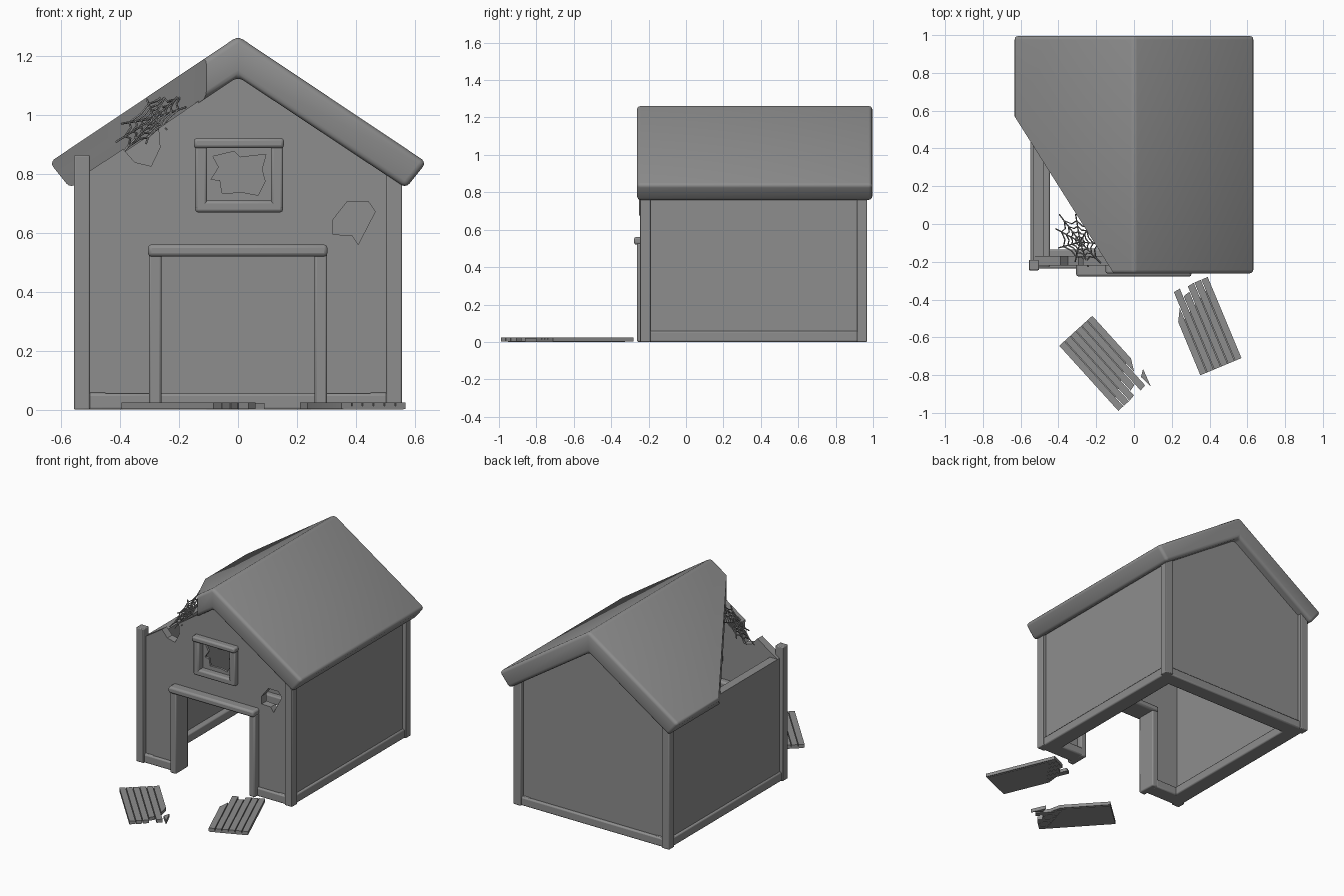
import bpy, bmesh, math, random
from mathutils import Vector

random.seed(4)
if "Cube" in bpy.data.objects:
    bpy.data.objects.remove(bpy.data.objects["Cube"])

grey = bpy.data.materials.new("weathered_grey")
grey.use_nodes = True
colour = (0.27, 0.27, 0.27, 1)
grey.diffuse_color = colour
grey.node_tree.nodes["Principled BSDF"].inputs["Base Color"].default_value = colour
parts = []


def finish(ob):
    ob.data.materials.append(grey)
    parts.append(ob)
    return ob


def from_bmesh(name, bm):
    bmesh.ops.recalc_face_normals(bm, faces=bm.faces[:])
    me = bpy.data.meshes.new(name)
    bm.to_mesh(me)
    bm.free()
    ob = bpy.data.objects.new(name, me)
    bpy.context.collection.objects.link(ob)
    return finish(ob)


def prism(bm, outline, offset):
    """Extrude a closed outline of 3D points by an offset."""
    face = bm.faces.new([bm.verts.new(p) for p in outline])
    out = bmesh.ops.extrude_face_region(bm, geom=[face])["geom"]
    bmesh.ops.translate(bm, vec=offset, verts=[v for v in out if isinstance(v, bmesh.types.BMVert)])


def beam(name, x, y, z, bevel=0.008):
    bm = bmesh.new()
    prism(bm, [(x[0], y[0], z[0]), (x[1], y[0], z[0]), (x[1], y[1], z[0]), (x[0], y[1], z[0])],
          (0, 0, z[1] - z[0]))
    ob = from_bmesh(name, bm)
    if bevel:
        mod = ob.modifiers.new("rounded_edges", "BEVEL")
        mod.width, mod.segments = bevel, 2
    return ob


def sheet(name, outlines, y, thickness):
    """Upright plate facing the front; outlines after the first are holes."""
    cu = bpy.data.curves.new(name, "CURVE")
    cu.dimensions, cu.fill_mode, cu.extrude = "2D", "BOTH", thickness / 2
    for pts in outlines:
        sp = cu.splines.new("POLY")
        sp.points.add(len(pts) - 1)
        for p, (px, pz) in zip(sp.points, pts):
            p.co = (px, pz, 0, 1)
        sp.use_cyclic_u = True
    ob = bpy.data.objects.new(name, cu)
    ob.location.y = y
    ob.rotation_euler.x = math.pi / 2
    bpy.context.collection.objects.link(ob)
    bpy.ops.object.select_all(action="DESELECT")
    ob.select_set(True)
    bpy.context.view_layer.objects.active = ob
    bpy.ops.object.convert(target="MESH")
    return finish(bpy.context.view_layer.objects.active)


# Gable walls: the front has a doorway, a roofline notch, a window and a break
apex, eave, half = (0, 1.14), 0.79, 0.535
notch = [(-0.27, 0.955), (-0.265, 0.89), (-0.295, 0.827), (-0.35, 0.84), (-0.39, 0.885)]
door = [(-0.27, 0), (-0.27, 0.53), (0.27, 0.53), (0.27, 0)]
window = [(-0.11, 0.70), (0.115, 0.70), (0.115, 0.89), (-0.11, 0.89)]
wall_break = [(0.323, 0.646), (0.371, 0.707), (0.442, 0.707), (0.466, 0.673),
              (0.408, 0.561), (0.388, 0.592), (0.323, 0.595)]
front = [(-half, 0)] + door + [(half, 0), (half, eave), apex] + notch + [(-half, eave)]
sheet("front_wall", [front, window, wall_break], -0.195, 0.05)
sheet("back_wall", [[(-half, 0), (half, 0), (half, eave), apex, (-half, eave)]], 0.915, 0.05)

# Side walls, corner posts and base beams
for side, s in (("left", 1), ("right", -1)):
    beam(side + "_wall", sorted((s * 0.48, s * 0.535)), (-0.2, 0.92), (0.01, eave), 0)
    beam(side + "_base_beam", sorted((s * 0.445, s * 0.548)), (-0.23, 0.95), (0, 0.058))
    beam(side + "_front_base_beam", sorted((s * 0.29, s * 0.54)), (-0.236, -0.135), (0, 0.055))
    post_x = sorted((s * 0.503, s * 0.557))
    beam(side + "_front_post", post_x, (-0.245, -0.19), (0, 0.80 if s > 0 else 0.864), 0.005)
    beam(side + "_back_post", post_x, (0.914, 0.968), (0, 0.80), 0.005)
    beam(side + "_door_post", sorted((s * 0.26, s * 0.303)), (-0.262, -0.135), (0, 0.53))
beam("back_base_beam", (-0.54, 0.54), (0.855, 0.958), (0, 0.055))
beam("door_lintel", (-0.306, 0.304), (-0.278, -0.13), (0.52, 0.561), 0.012)

# Window frame with a smashed pane
beam("window_top", (-0.15, 0.156), (-0.262, -0.16), (0.888, 0.922), 0.01)
beam("window_sill", (-0.146, 0.153), (-0.25, -0.16), (0.67, 0.71), 0.01)
beam("window_right_jamb", (-0.146, -0.105), (-0.25, -0.16), (0.68, 0.9))
beam("window_left_jamb", (0.112, 0.153), (-0.25, -0.16), (0.68, 0.9))
shards = [(-0.085, 0.86), (-0.014, 0.877), (0.007, 0.857), (0.095, 0.867), (0.081, 0.816),
          (0.092, 0.775), (0.068, 0.728), (0.017, 0.738), (-0.054, 0.735), (-0.061, 0.779),
          (-0.092, 0.782), (-0.065, 0.823)]
sheet("broken_pane", [window, shards], -0.2, 0.015)

# Thick rounded roof with the front right corner torn away
bm = bmesh.new()
chevron = [(0, 1.268), (0.64, 0.84), (0.57, 0.752), (0, 1.13), (-0.57, 0.752), (-0.64, 0.84)]
prism(bm, [(x, -0.262, z) for x, z in chevron], (0, 1.258, 0))
bmesh.ops.recalc_face_normals(bm, faces=bm.faces[:])
bmesh.ops.bevel(bm, geom=bm.edges[:], offset=0.02, segments=3, profile=0.5, affect="EDGES")
cut_a, cut_b = Vector((-0.633, 0.571, 0)), Vector((-0.14, -0.21, 0))
normal = (cut_b - cut_a).cross(Vector((0, 0, 1)))
bmesh.ops.bisect_plane(bm, geom=bm.verts[:] + bm.edges[:] + bm.faces[:], plane_co=cut_a,
                       plane_no=normal, clear_outer=True)
bmesh.ops.holes_fill(bm, edges=[e for e in bm.edges if e.is_boundary])
from_bmesh("roof", bm)


# Fallen door leaves: a row of planks, the outer ones snapped
def door_leaf(name, corner, along, across):
    along, across = Vector(along).normalized(), Vector(across).normalized()
    lengths = [(0.465, 0.465), (0.465, 0.465), (0.465, 0.46), (0.43, 0.42), (0.465, 0.46), (0.37, 0.305)]
    bm = bmesh.new()
    width = 0.24 / len(lengths)
    for i, (l0, l1) in enumerate(lengths):
        a, b = i * width + 0.002, (i + 1) * width - 0.002
        flat = [across * a, across * b, across * b + along * l1, across * a + along * l0]
        prism(bm, [(corner[0] + p.x, corner[1] + p.y, 0.003) for p in flat], (0, 0, 0.021))
    # thin backing that holds the planks together
    flat = [across * 0.01, across * 0.23, across * 0.23 + along * 0.29, across * 0.01 + along * 0.42]
    prism(bm, [(corner[0] + p.x, corner[1] + p.y, 0) for p in flat], (0, 0, 0.012))
    from_bmesh(name, bm)


door_leaf("right_door_leaf", (-0.397, -0.646), (0.312, -0.344), (0.344, 0.312))
door_leaf("left_door_leaf", (0.571, -0.709), (-0.179, 0.429), (-0.429, -0.179))
bm = bmesh.new()
prism(bm, [(0.048, -0.767, 0), (0.037, -0.81, 0), (0.09, -0.862, 0)], (0, 0, 0.022))
from_bmesh("door_splinter", bm)

# Cobweb hung in the torn corner
cu = bpy.data.curves.new("cobweb", "CURVE")
cu.dimensions, cu.bevel_depth, cu.bevel_resolution = "3D", 0.0035, 0
centre = Vector((-0.285, -0.095, 0.99))
facing = Vector((-0.63, -0.39, 0.67)).normalized()
e1 = Vector((-0.15, 0.07, -0.10)).normalized()
e1 = (e1 - facing * e1.dot(facing)).normalized()
e2 = facing.cross(e1)
spokes = 9
angles = [2 * math.pi * i / spokes + random.uniform(-0.12, 0.12) for i in range(spokes)]
reach = [random.uniform(0.12, 0.16) + 0.04 * abs(math.cos(a)) for a in angles]


def web_point(angle, r):
    return centre + (e1 * math.cos(angle) + e2 * math.sin(angle)) * r


def thread(points):
    sp = cu.splines.new("POLY")
    sp.points.add(len(points) - 1)
    for p, co in zip(sp.points, points):
        p.co = (*co, 1)


for a, r in zip(angles, reach):
    thread([centre, web_point(a, r)])
for ring in (0.2, 0.38, 0.56, 0.76):
    for i in range(spokes):
        j = (i + 1) % spokes
        p, q = web_point(angles[i], reach[i] * ring), web_point(angles[j], reach[j] * ring)
        thread([p, (p + q) / 2 + (centre - (p + q) / 2) * 0.14, q])
web = bpy.data.objects.new("cobweb", cu)
bpy.context.collection.objects.link(web)
finish(web)

# Smooth shading that keeps the hard edges
bpy.ops.object.select_all(action="DESELECT")
for ob in parts:
    if ob.type == "MESH":
        ob.select_set(True)
        bpy.context.view_layer.objects.active = ob
bpy.ops.object.shade_smooth_by_angle(angle=math.radians(35))
